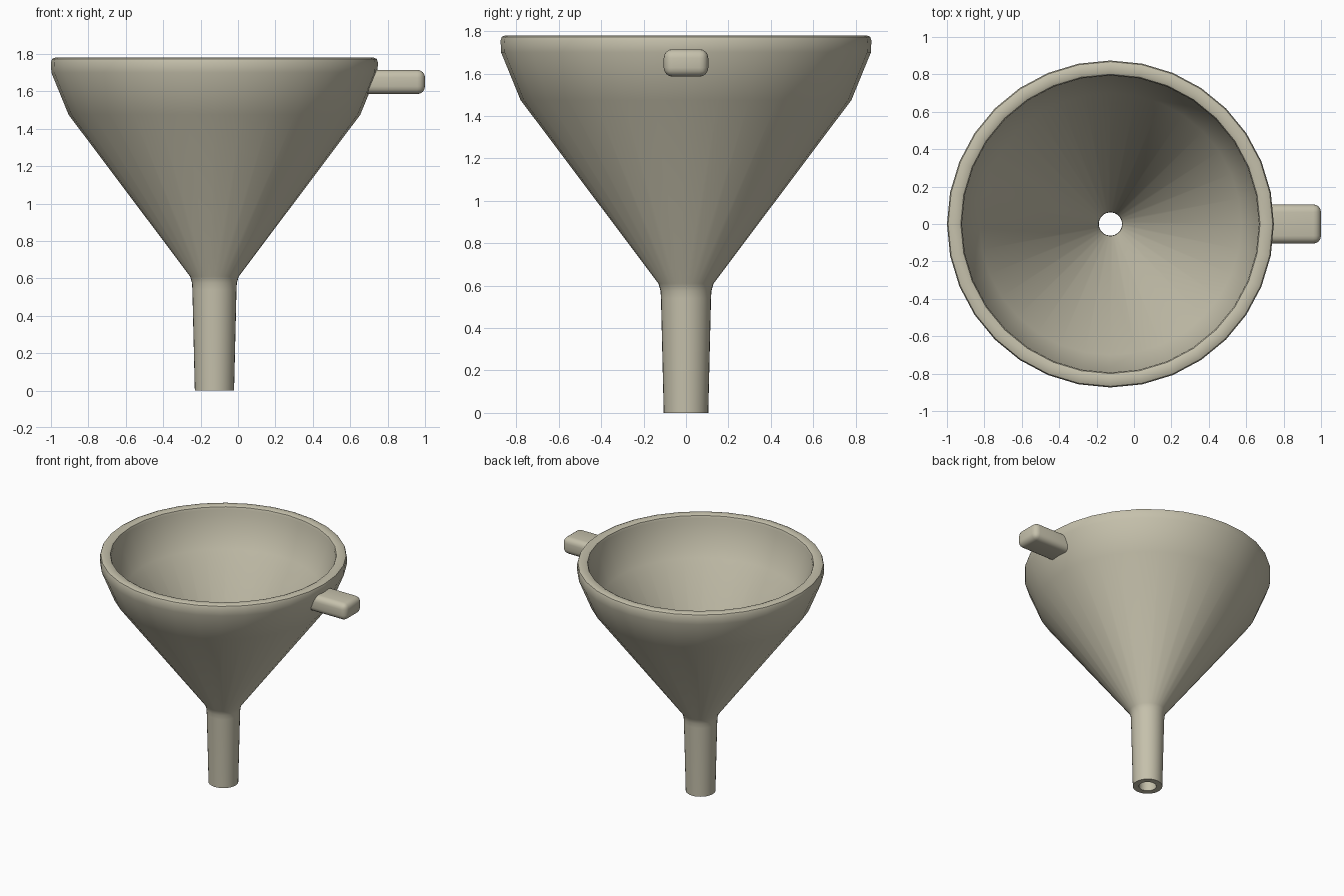
import bpy
import bmesh
import math

if "Cube" in bpy.data.objects:
    bpy.data.objects.remove(bpy.data.objects["Cube"], do_unlink=True)

CENTRE_X = -0.126
SEGMENTS = 32

plastic = bpy.data.materials.new("warm_grey_plastic")
plastic.use_nodes = True
colour = (0.56, 0.53, 0.41, 1)
plastic.diffuse_color = colour
plastic.node_tree.nodes["Principled BSDF"].inputs["Base Color"].default_value = colour


def make_object(name, bm, angle):
    bmesh.ops.recalc_face_normals(bm, faces=bm.faces)
    mesh = bpy.data.meshes.new(name)
    bm.to_mesh(mesh)
    bm.free()
    mesh.materials.append(plastic)
    obj = bpy.data.objects.new(name, mesh)
    bpy.context.collection.objects.link(obj)
    bpy.ops.object.select_all(action="DESELECT")
    obj.select_set(True)
    bpy.context.view_layer.objects.active = obj
    bpy.ops.object.shade_smooth_by_angle(angle=math.radians(angle))
    return obj


# Funnel: closed wall section (radius, height) turned about its axis
outer = [(0.105, 0), (0.118, 0.54), (0.12, 0.575), (0.13, 0.61),
         (0.78, 1.475), (0.872, 1.7), (0.874, 1.755), (0.868, 1.773), (0.852, 1.78)]
inner = [(0.815, 1.78), (0.8, 1.773), (0.794, 1.755), (0.792, 1.71),
         (0.7, 1.49), (0.064, 0.64), (0.062, 0.6), (0.062, 0)]
bm = bmesh.new()
section = [bm.verts.new((r, 0, z)) for r, z in outer + inner]
edges = [bm.edges.new((section[i - 1], section[i])) for i in range(len(section))]
bmesh.ops.spin(bm, geom=section + edges, cent=(0, 0, 0), axis=(0, 0, 1),
               angle=math.tau, steps=SEGMENTS, use_merge=True)
bmesh.ops.remove_doubles(bm, verts=bm.verts, dist=0.0005)
funnel = make_object("funnel_body", bm, 40)
funnel.location.x = CENTRE_X

# Handle: rounded tab set into the side wall
bm = bmesh.new()
bmesh.ops.create_cube(bm, size=1)
bmesh.ops.scale(bm, vec=(0.33, 0.21, 0.13), verts=bm.verts)
bmesh.ops.translate(bm, vec=(0.835, 0, 1.65), verts=bm.verts)
rounded = [e for e in bm.edges if max(v.co.x for v in e.verts) > 0.9]
bmesh.ops.bevel(bm, geom=rounded, offset=0.042, segments=4, profile=0.5,
                affect="EDGES")
make_object("handle_tab", bm, 40)
